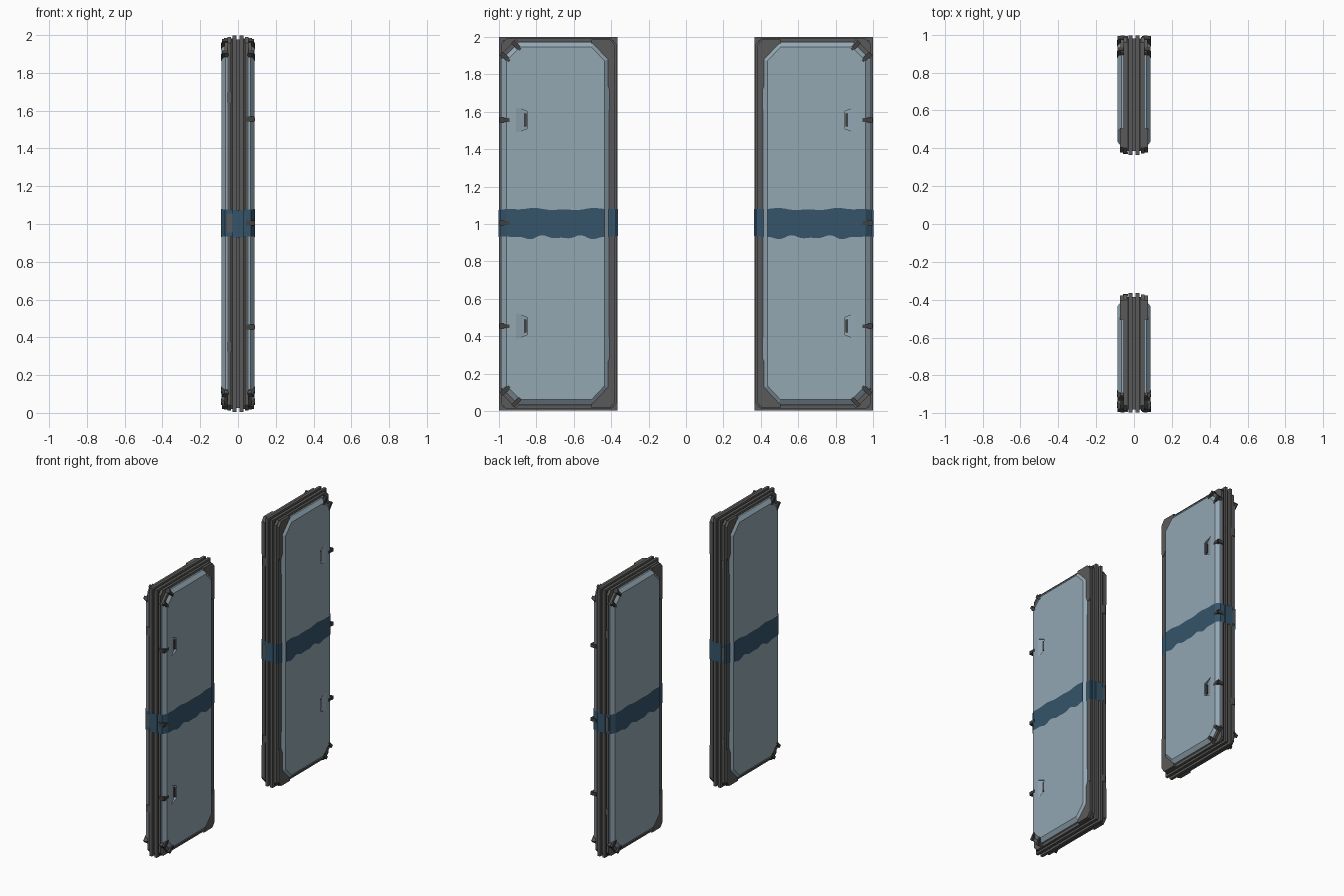
import bpy, bmesh, math
from mathutils import Vector, Matrix

if "Cube" in bpy.data.objects:
    bpy.data.objects.remove(bpy.data.objects["Cube"])


def material(name, rgb):
    m = bpy.data.materials.new(name)
    m.diffuse_color = (*rgb, 1)
    m.use_nodes = True
    m.node_tree.nodes["Principled BSDF"].inputs["Base Color"].default_value = m.diffuse_color
    return m


BLUE = material("pale_blue_grey", (0.29, 0.385, 0.45))
GREY = material("frame_grey", (0.105, 0.102, 0.10))
DARK = material("clip_dark_grey", (0.055, 0.053, 0.052))
BAND = material("band_navy", (0.035, 0.09, 0.145))


def loft(name, rings, mat, sx=1, sy=1, caps=True, closed=True):
    """Skin a stack of equal point rings; sx, sy mirror the part."""
    bm = bmesh.new()
    vs = [[bm.verts.new((p[0] * sx, p[1] * sy, p[2])) for p in r] for r in rings]
    n = len(rings[0])
    for a, b in zip(vs, vs[1:]):
        for i in range(n if closed else n - 1):
            j = (i + 1) % n
            bm.faces.new((a[i], a[j], b[j], b[i]))
    if caps:
        bm.faces.new(vs[0])
        bm.faces.new(vs[-1])
    bmesh.ops.recalc_face_normals(bm, faces=bm.faces)
    me = bpy.data.meshes.new(name)
    bm.to_mesh(me)
    bm.free()
    me.materials.append(mat)
    ob = bpy.data.objects.new(name, me)
    bpy.context.collection.objects.link(ob)
    return ob


def prism(name, poly, x0, x1, mat, sx=1, sy=1):
    return loft(name, [[(x, y, z) for y, z in poly] for x in (x0, x1)], mat, sx, sy)


def box(name, c, size, mat, sx=1, sy=1, angle=0):
    """Box at (x, y, z), turned about x."""
    rot = Matrix.Rotation(angle, 3, 'X')
    rings = [[Vector(c) + rot @ Vector((k * size[0] / 2, a * size[1] / 2, b * size[2] / 2))
              for a, b in ((-1, -1), (1, -1), (1, 1), (-1, 1))] for k in (-1, 1)]
    return loft(name, rings, mat, sx, sy)


def rect(y0, y1, z0, z1):
    return [(y0, z0), (y1, z0), (y1, z1), (y0, z1)]


def octagon(y0, y1, z0, z1, cy, cz, dy, dz):
    """Rectangle with cut corners: c* on the inner side, d* on the outer side."""
    return [(y0 + cy, z0), (y1 - dy, z0), (y1, z0 + dz), (y1, z1 - dz),
            (y1 - dy, z1), (y0 + cy, z1), (y0, z1 - cz), (y0, z0 + cz)]


def inset(poly, d):
    """Mitred inset of a convex counter-clockwise polygon."""
    out, n = [], len(poly)
    for i in range(n):
        p, q, r = (Vector(poly[k % n]) for k in (i - 1, i, i + 1))
        e, f = (q - p).normalized(), (r - q).normalized()
        a, b = Vector((-e.y, e.x)), Vector((-f.y, f.x))
        out.append(q + (a + b) * d / (1 + a.dot(b)))
    return out


Z0, Z1 = 0.005, 1.997


def flip(z, sz):
    return 1.001 + sz * (z - 1.001)


for sy, side in ((-1, "left"), (1, "right")):
    # recessed core between the two backing plates
    prism(side + "_core", rect(0.385, 0.98, Z0 + 0.02, Z1 - 0.02), -0.012, 0.012, GREY, 1, sy)

    for sx, face in ((1, "near"), (-1, "far")):
        tag = f"{side}_{face}_"
        # stepped frame layers
        prism(tag + "backing_plate", rect(0.365, 0.997, Z0, Z1), 0.009, 0.03, GREY, sx, sy)
        prism(tag + "groove_layer", rect(0.385, 0.98, Z0 + 0.015, Z1 - 0.015), 0.03, 0.037, DARK, sx, sy)
        prism(tag + "frame_layer", octagon(0.372, 0.988, Z0 + 0.008, Z1 - 0.008, 0.03, 0.03, 0.03, 0.03),
              0.037, 0.055, GREY, sx, sy)

        # bevelled outer panel
        base = octagon(0.407, 0.986, 0.035, 1.972, 0.085, 0.09, 0.09, 0.09)
        top = inset(base, 0.028)
        panel = loft(tag + "panel", [[(x, y, z) for y, z in pl] for x, pl in
                                     ((0.05, base), (0.066, base), (0.087, top))], BLUE, sx, sy)

        # inner rail, thicker along its middle and at its ends
        prism(tag + "inner_rail", [(0.378, 0.28), (0.407, 0.28), (0.414, 0.6), (0.42, 0.62),
                                   (0.42, 1.39), (0.414, 1.41), (0.407, 1.72), (0.378, 1.72)],
              0.05, 0.069, GREY, sx, sy)
        for sz, end in ((1, "top"), (-1, "bottom")):
            et = tag + end + "_"
            # gusset filling the cut inner corner
            prism(et + "corner_gusset", [(y, flip(z, sz)) for y, z in
                                         ((0.39, 1.70), (0.405, 1.71), (0.418, 1.74), (0.418, 1.875), (0.505, 1.965),
                                          (0.505, 1.985), (0.405, 1.985), (0.378, 1.95), (0.378, 1.72))],
                  0.05, 0.073, GREY, sx, sy)
            # diagonal bracket with two clips on the cut outer corner
            ang = -sz * math.pi / 4
            box(et + "corner_bracket", (0.061, 0.943, flip(1.933, sz)), (0.022, 0.125, 0.022), GREY, sx, sy, ang)
            for k, (y, z) in enumerate(((0.967, 1.893), (0.908, 1.955))):
                box(f"{et}corner_clip_{k}", (0.07, y, flip(z, sz)), (0.032, 0.022, 0.05), DARK, sx, sy, ang)
                box(f"{et}corner_pad_{k}", (0.084, y - 0.012, flip(z - 0.012, sz)),
                    (0.01, 0.016, 0.036), DARK, sx, sy, ang)

        if sx == 1:
            for k, zc in enumerate((0.455, 1.005, 1.555)):
                # sloping finger pocket cut in the panel
                pts = ((0.845, -0.045, 0.068), (0.915, -0.072, 0.089), (0.915, 0.072, 0.089), (0.845, 0.045, 0.068))
                cut = loft("pocket_cutter", [[(x, y, zc + z) for y, z, x in pts],
                                             [(0.11, y, zc + z) for y, z, x in pts]], BLUE, sx, sy)
                cut.hide_render = True
                mod = panel.modifiers.new("pocket", 'BOOLEAN')
                mod.operation, mod.object, mod.solver = 'DIFFERENCE', cut, 'EXACT'
                bpy.context.view_layer.objects.active = panel
                bpy.ops.object.modifier_apply(modifier=mod.name)
                bpy.data.objects.remove(cut)
                box(f"{tag}latch_{k}", (0.073, 0.858, zc), (0.018, 0.014, 0.07), DARK, sx, sy)
                # edge clip wrapping the outer side
                box(f"{tag}edge_clip_{k}", (0.066, 0.983, zc), (0.045, 0.022, 0.026), DARK, sx, sy)
                box(f"{tag}edge_clip_arm_{k}", (0.083, 0.965, zc), (0.014, 0.045, 0.02), DARK, sx, sy)
        else:
            # shallow cover plates on the edges of the far side
            for k, (zc, h) in enumerate(((0.35, 0.05), (1.005, 0.1), (1.67, 0.06))):
                for yc in (0.376, 0.986):
                    box(f"{tag}cover_{k}", (0.045, yc, zc), (0.026, 0.014, h), GREY, sx, sy)

    # wavy painted band following the stepped section all round
    half = [(0.0, 0.363), (0.033, 0.363), (0.033, 0.370), (0.058, 0.370), (0.058, 0.377),
            (0.071, 0.377), (0.071, 0.422), (0.089, 0.436)]
    half += [(0.089, 0.436 + 0.521 * i / 30) for i in range(1, 31)]
    half += [(0.068, 0.989), (0.033, 0.991), (0.033, 0.9995), (0.0, 0.9995)]
    loop = half + [(-x, y) for x, y in reversed(half[1:-1])]
    upper = [(x, y, 1.079 + 0.004 * math.sin(17 * y) + 0.003 * math.sin(41 * y)) for x, y in loop]
    lower = [(x, y, 0.929 + 0.007 * math.sin(34 * y + 1) + 0.005 * math.sin(59 * y)) for x, y in loop]
    loft(side + "_painted_band", [lower, upper], BAND, 1, sy, caps=False)
